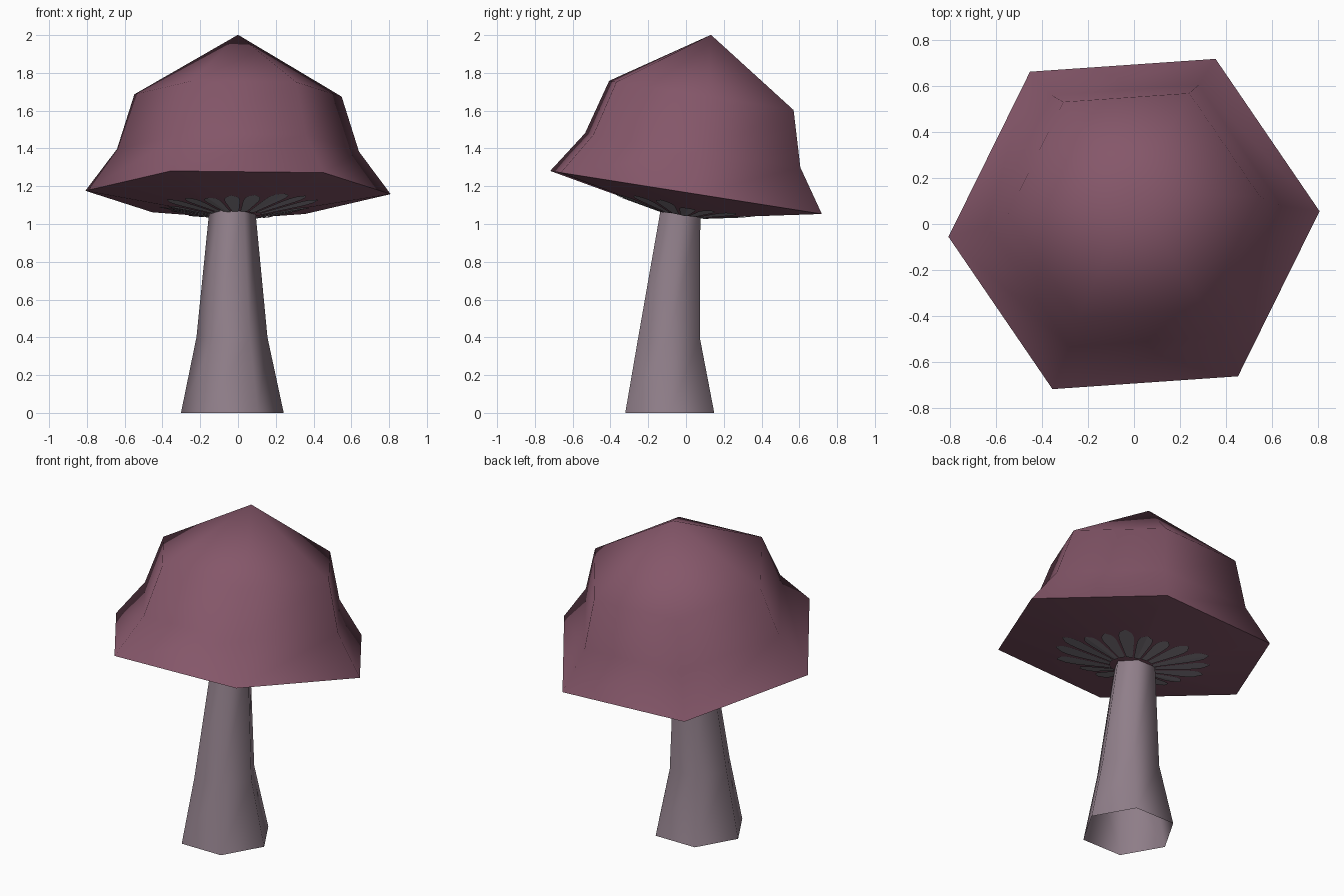
import bpy, math, random
from mathutils import Matrix, Vector

if "Cube" in bpy.data.objects:
    bpy.data.objects.remove(bpy.data.objects["Cube"])

random.seed(4)
TURN = math.radians(4)
TILT = Matrix.Translation((0, 0, 1.167)) @ Matrix.Rotation(math.radians(-9), 4, 'X')


def material(name, rgb):
    m = bpy.data.materials.new(name)
    m.diffuse_color = (*rgb, 1)
    m.use_nodes = True
    m.node_tree.nodes["Principled BSDF"].inputs["Base Color"].default_value = m.diffuse_color
    return m


def make(name, verts, faces, mat):
    me = bpy.data.meshes.new(name)
    me.from_pydata(verts, [], faces)
    me.materials.append(mat)
    ob = bpy.data.objects.new(name, me)
    bpy.context.collection.objects.link(ob)
    return ob


def smooth(ob, deg):
    bpy.ops.object.select_all(action='DESELECT')
    ob.select_set(True)
    bpy.context.view_layer.objects.active = ob
    bpy.ops.object.shade_smooth_by_angle(angle=math.radians(deg))


def loft(rings, turn):
    """Six-sided rings (cx, cy, z, radius) joined by quads."""
    verts, faces = [], []
    for cx, cy, z, r in rings:
        for i in range(6):
            a = turn + i * math.pi / 3
            verts.append((cx + r * math.cos(a), cy + r * math.sin(a), z))
    for k in range(len(rings) - 1):
        for i in range(6):
            j = (i + 1) % 6
            faces.append((k * 6 + i, k * 6 + j, k * 6 + 6 + j, k * 6 + 6 + i))
    return verts, faces


cap_mat = material("plum cap", (0.235, 0.095, 0.143))
stem_mat = material("pale mauve stem", (0.28, 0.212, 0.254))
gill_mat = material("grey gills", (0.275, 0.245, 0.28))

# Stem: open, flared at the foot
v, f = loft([(-0.03, -0.086, 0, 0.272), (-0.032, -0.09, 0.4, 0.188),
             (-0.03, -0.027, 1.1, 0.119)], 0)
smooth(make("stem", v, f, stem_mat), 65)

# Cap: tilted hexagonal bell with a shallow conical underside
v, f = loft([(0, 0, -0.12, 0.12), (0, 0, 0, 0.81), (0, 0, 0.226, 0.642),
             (0, 0, 0.52, 0.55)], TURN)
v.append((0, 0, 0.845))
f += [(18 + i, 18 + (i + 1) % 6, 24) for i in range(6)]
f.append((5, 4, 3, 2, 1, 0))
cap = make("cap", [TILT @ Vector(p) for p in v], f, cap_mat)
smooth(cap, 65)


def under(x, y):
    """Point just below the conical underside."""
    h = max(x * math.cos(TURN + (i + 0.5) * math.pi / 3) +
            y * math.sin(TURN + (i + 0.5) * math.pi / 3) for i in range(6))
    h /= math.cos(math.pi / 6)
    return TILT @ Vector((x, y, -0.12 * (0.81 - h) / 0.69 - 0.005))


# Gills: rounded petals radiating under the cap
verts, faces = [], []
N, STEPS = 18, 9
for g in range(N):
    a = TURN + g * 2 * math.pi / N
    length = random.uniform(0.35, 0.46)
    base = len(verts)
    for s in range(STEPS + 1):
        t = s / STEPS
        r = 0.125 + (length - 0.125) * t
        w = r * math.tan(math.radians(8.3)) * math.sqrt(max(0.01, 1 - max(0, (t - 0.6) / 0.4) ** 2))
        for side in (-1, 0, 1):
            verts.append(under(r * math.cos(a) - side * w * math.sin(a),
                               r * math.sin(a) + side * w * math.cos(a)))
    for s in range(STEPS):
        for k in (0, 1):
            p = base + s * 3 + k
            faces.append((p, p + 1, p + 4, p + 3))
make("gills", verts, faces, gill_mat)
